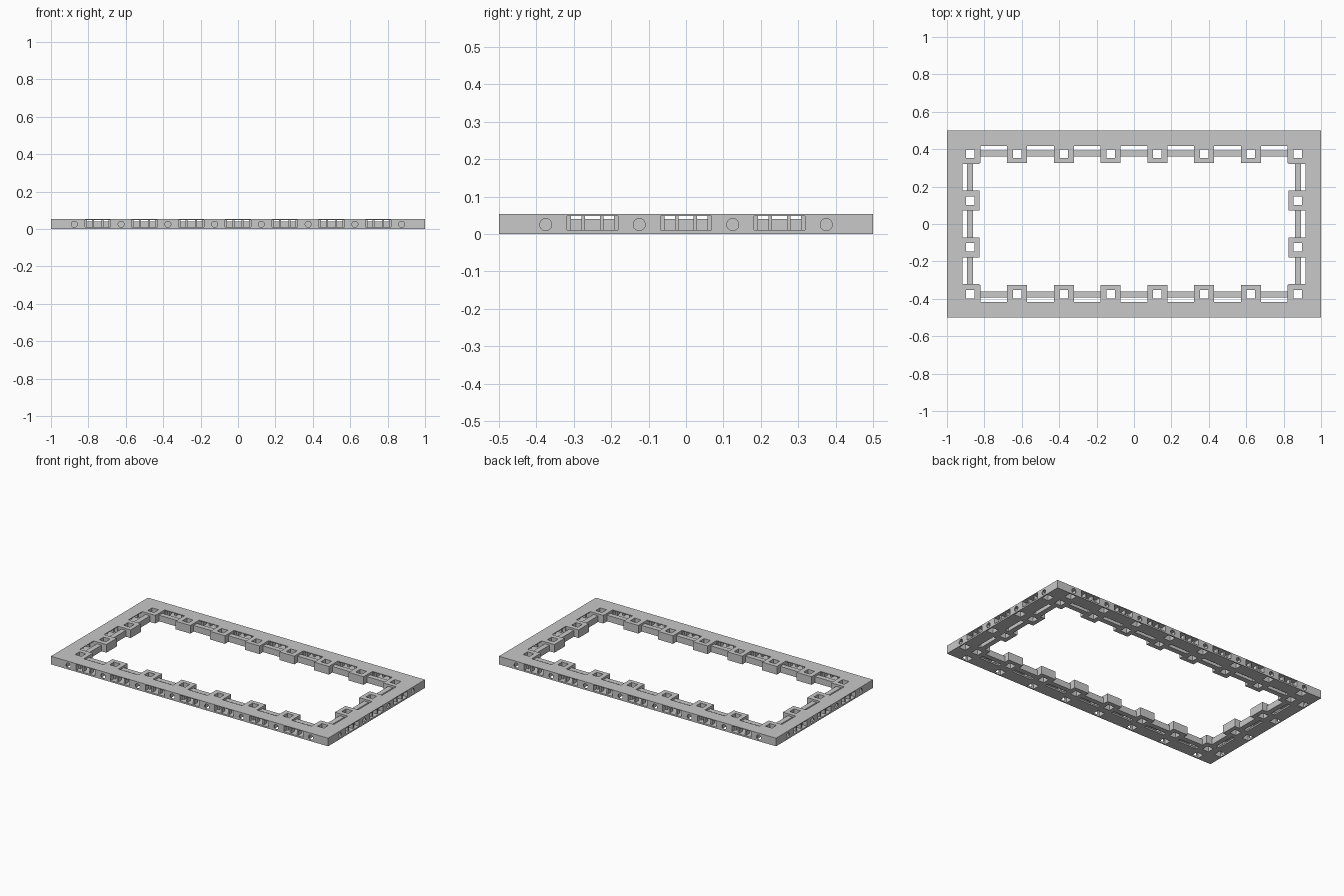
import bpy, bmesh, math
from itertools import product
from mathutils import Matrix, Vector

cube = bpy.data.objects.get("Cube")
if cube:
    bpy.data.objects.remove(cube, do_unlink=True)

H = 0.053                      # frame height
CELL = 0.25
# side rotation, distance of its outer face from the centre, number of pads
SIDES = [(0, 0.5, 8), (90, 1.0, 4), (180, 0.5, 8), (270, 1.0, 4)]
VOID, SOLID, PANEL = range(3)

grey = bpy.data.materials.new("plain grey")
grey.use_nodes = True
grey.diffuse_color = (0.58, 0.58, 0.58, 1)
grey.node_tree.nodes["Principled BSDF"].inputs["Base Color"].default_value = grey.diffuse_color

blocks = []                    # boxes added or carved, in order
panels = []                    # thin walls with a round hole


def block(state, m, x, y, z):
    """Add or carve a box given in a side's own frame."""
    a, b = (m @ Vector(p) for p in zip(x, y, z))
    blocks.append((state, [sorted((round(p, 4), round(q, 4))) for p, q in zip(a, b)]))


def around(u, half):
    return (u - half, u + half)


def row(count):
    return [(i - (count - 1) / 2) * CELL for i in range(count)]


def clip_port(m, u):
    # notch inside the rail, lowered rail, through slot, side opening
    block(VOID, m, around(u, 0.0715), (0.14, 0.175), (0, H))
    block(VOID, m, around(u, 0.0715), (0.107, 0.14), (0.04, H))
    block(VOID, m, around(u, 0.0715), (0.083, 0.107), (0, H))
    block(VOID, m, around(u, 0.0685), (0, 0.083), (0.01, 0.048))
    # pillars and end nibs
    for s in (-1, 1):
        block(SOLID, m, around(u + s * 0.025, 0.005), (0.01, 0.04), (0.01, 0.048))
        block(SOLID, m, around(u + s * 0.063, 0.0055), (0.03, 0.06), (0.01, 0.048))


def pad(m, u):
    # square hole, socket open below, and the thin outer wall of the socket
    block(VOID, m, around(u, 0.023), (0.102, 0.148), (0, H))
    block(VOID, m, around(u, 0.025), (0.008, 0.055), (0, 0.045))
    block(PANEL, m, around(u, 0.018), (0, 0.008), (0.007, 0.043))
    panels.append(m @ Matrix.Translation((u, 0, 0.025)))


# Plate with the large middle opening, then the repeated details
block(SOLID, Matrix(), (-1, 1), (-0.5, 0.5), (0, H))
block(VOID, Matrix(), (-0.825, 0.825), (-0.325, 0.325), (0, H))
for angle, edge, count in SIDES:
    side = Matrix.Rotation(math.radians(angle), 4, "Z") @ Matrix.Translation((0, -edge, 0))
    for u in row(count - 1):
        clip_port(side, u)
    for u in row(count):
        pad(side, u)

# Resolve all blocks on one shared grid
grid = [sorted({v for _, box in blocks for v in box[a]}) for a in range(3)]
index = [{v: i for i, v in enumerate(line)} for line in grid]
cells = {}
for state, box in blocks:
    spans = [range(index[a][box[a][0]], index[a][box[a][1]]) for a in range(3)]
    for cell in product(*spans):
        cells[cell] = state

# Skin the solid cells
bm = bmesh.new()
verts = {}


def corner(key):
    if key not in verts:
        verts[key] = bm.verts.new([grid[a][key[a]] for a in range(3)])
    return verts[key]


for cell, state in cells.items():
    if state != SOLID:
        continue
    for axis, step in product(range(3), (-1, 1)):
        beside = list(cell)
        beside[axis] += step
        if cells.get(tuple(beside), VOID) != VOID:
            continue
        quad = []
        for p, q in ((0, 0), (1, 0), (1, 1), (0, 1))[::step]:
            key = list(cell)
            key[axis] += step > 0
            key[(axis + 1) % 3] += p
            key[(axis + 2) % 3] += q
            quad.append(corner(tuple(key)))
        bm.faces.new(quad)

# Round holes: square rim to circle, through the wall, back to the square
SEGMENTS = 24
for m in panels:
    loops = []
    for circle, depth in ((False, 0), (True, 0), (True, 0.008), (False, 0.008)):
        loop = []
        for i in range(SEGMENTS):
            c, s = math.cos(math.tau * i / SEGMENTS), math.sin(math.tau * i / SEGMENTS)
            r = 0.016 if circle else 0.018 / max(abs(c), abs(s))
            loop.append(bm.verts.new(m @ Vector((c * r, depth, s * r))))
        loops.append(loop)
    for a, b in zip(loops, loops[1:]):
        for i in range(SEGMENTS):
            j = (i + 1) % SEGMENTS
            bm.faces.new((a[i], a[j], b[j], b[i]))

me = bpy.data.meshes.new("frame")
bm.to_mesh(me)
bm.free()
me.materials.append(grey)
frame = bpy.data.objects.new("frame", me)
bpy.context.collection.objects.link(frame)

# Crisp edges with smooth round holes
bpy.ops.object.select_all(action="DESELECT")
frame.select_set(True)
bpy.context.view_layer.objects.active = frame
bpy.ops.object.shade_smooth_by_angle(angle=math.radians(30))
